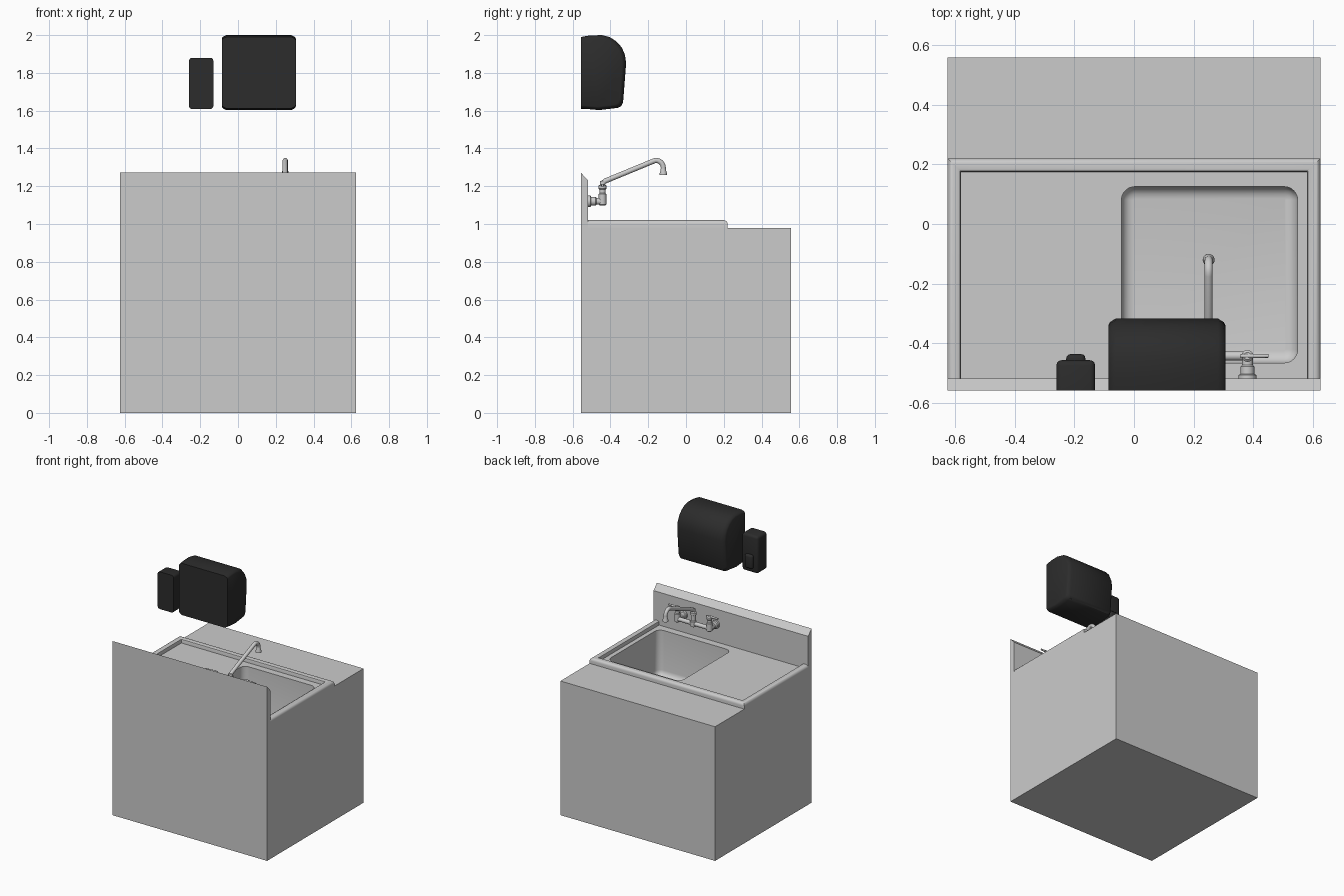
import bpy, bmesh
from math import sin, cos, pi, radians
from mathutils import Vector

if "Cube" in bpy.data.objects:
    bpy.data.objects.remove(bpy.data.objects["Cube"])

dark = bpy.data.materials.new("dark_plastic")
dark.diffuse_color = (0.025, 0.025, 0.025, 1)
dark.use_nodes = True
dark.node_tree.nodes["Principled BSDF"].inputs["Base Color"].default_value = dark.diffuse_color


def finish(name, bm, mat=None, smooth=True, fix=True):
    if fix:
        bmesh.ops.recalc_face_normals(bm, faces=bm.faces)
    me = bpy.data.meshes.new(name)
    bm.to_mesh(me)
    bm.free()
    ob = bpy.data.objects.new(name, me)
    bpy.context.collection.objects.link(ob)
    if mat:
        me.materials.append(mat)
    if smooth:
        bpy.ops.object.select_all(action='DESELECT')
        ob.select_set(True)
        bpy.context.view_layer.objects.active = ob
        bpy.ops.object.shade_smooth_by_angle(angle=radians(35))
    return ob


def loft(name, rings, mat=None, caps=True, smooth=True):
    """Join matching closed rings of points into a skin."""
    bm = bmesh.new()
    vs = [[bm.verts.new(p) for p in r] for r in rings]
    n = len(rings[0])
    for a, b in zip(vs, vs[1:]):
        for i in range(n):
            j = (i + 1) % n
            bm.faces.new((a[i], a[j], b[j], b[i]))
    if caps:
        bm.faces.new(vs[0])
        bm.faces.new(vs[-1])
    return finish(name, bm, mat, smooth)


def lathe(name, base, axis, profile, n=20):
    """Turned part: profile is (distance along axis, radius)."""
    q = Vector(axis).to_track_quat('Z', 'Y')
    return loft(name, [[Vector(base) + q @ Vector((r * cos(2 * pi * i / n), r * sin(2 * pi * i / n), t))
                        for i in range(n)] for t, r in profile])


def rrect(x0, x1, y0, y1, r, n=8):
    pts = []
    for k, (cx, cy) in enumerate([(x1 - r, y1 - r), (x0 + r, y1 - r), (x0 + r, y0 + r), (x1 - r, y0 + r)]):
        for i in range(n + 1):
            a = (k + i / n) * pi / 2
            pts.append((cx + r * cos(a), cy + r * sin(a)))
    return pts


W, D = 0.625, 0.557      # half width and half depth
RIM_Y, BACK_Y = 0.22, -0.518
DECK = 0.99

# Cabinet: open under the sink, with a work ledge at the open side
bm = bmesh.new()
bmesh.ops.create_cube(bm, size=1)
for v in bm.verts:
    v.co = (v.co.x * 2 * W, v.co.y * 2 * D, (v.co.z + 0.5) * 0.98)
bmesh.ops.recalc_face_normals(bm, faces=bm.faces)
bmesh.ops.delete(bm, geom=[f for f in bm.faces if f.normal.z > 0.5], context='FACES_ONLY')
bm.faces.new([bm.verts.new(p) for p in [(-W, RIM_Y - 0.03, 0.98), (W, RIM_Y - 0.03, 0.98), (W, D, 0.98), (-W, D, 0.98)]])
finish("cabinet", bm, smooth=False, fix=False)

# Backsplash with sloping top
prof = [(-D, 0.97), (-D, 1.272), (BACK_Y, 1.23), (BACK_Y, 0.97)]
loft("backsplash", [[(x, y, z) for y, z in prof] for x in (-W, W)], smooth=False)

# Rolled rim around three sides, mitred at the corners: (inset, height)
rim = [(0, 0.97), (0, 1.0)]
rim += [(0.02 - 0.02 * cos(a * pi / 10), 1.0 + 0.02 * sin(a * pi / 10)) for a in range(1, 6)]
rim += [(0.036, 1.02), (0.043, 1.016), (0.045, 1.009), (0.045, 0.97)]
loft("sink_rim", [[(-W + d, BACK_Y, z) for d, z in rim],
                  [(-W + d, RIM_Y - d, z) for d, z in rim],
                  [(W - d, RIM_Y - d, z) for d, z in rim],
                  [(W - d, BACK_Y, z) for d, z in rim]])

# Drainboard deck and bowl in one sheet
bm = bmesh.new()
steps = [(0, DECK), (0, 0.70)] + [(0.04 * (1 - cos(a)), 0.70 - 0.04 * sin(a)) for a in (pi / 8, pi / 4, 3 * pi / 8, pi / 2)]
rings = [[bm.verts.new((x, y, z)) for x, y in rrect(-0.042 + d, 0.548 - d, -0.465 + d, 0.125 - d, 0.045 - d)]
         for d, z in steps]
n = len(rings[0])
for a, b in zip(rings, rings[1:]):
    for i in range(n):
        bm.faces.new((a[i], a[(i + 1) % n], b[(i + 1) % n], b[i]))
bm.faces.new(rings[-1])
outer = [bm.verts.new((x, y, DECK)) for x, y in [(-0.58, BACK_Y), (0.58, BACK_Y), (0.58, 0.175), (-0.58, 0.175)]]
edges = [bm.edges.new((outer[i], outer[(i + 1) % 4])) for i in range(4)]
edges += [bm.edges.get((rings[0][i], rings[0][(i + 1) % n])) for i in range(n)]
bmesh.ops.triangle_fill(bm, edges=edges, use_beauty=True)
bmesh.ops.recalc_face_normals(bm, faces=bm.faces)
if sum(f.normal.z * f.calc_area() for f in bm.faces) < 0:
    bmesh.ops.reverse_faces(bm, faces=bm.faces)
finish("sink_bowl_and_drainboard", bm, fix=False)

# Wall taps, mirrored about the spout
FX, FY, FZ = 0.25, -0.442, 1.12
for side, s in (("left", -1), ("right", 1)):
    x = FX + s * 0.13
    lathe(side + "_wall_flange", (x, BACK_Y, FZ), (0, 1, 0),
          [(0, 0.03), (0.012, 0.03), (0.016, 0.023), (0.04, 0.023), (0.045, 0.018), (0.076, 0.018)])
    lathe(side + "_valve", (x, FY, FZ - 0.022), (0, 0, 1),
          [(0, 0.014), (0.005, 0.02), (0.06, 0.02), (0.065, 0.016), (0.085, 0.016), (0.09, 0.02), (0.105, 0.02), (0.112, 0.012)])
    lathe(side + "_lever", (x - s * 0.025, FY, 1.205), (s, 0, 0), [(0, 0.005), (0.02, 0.008), (0.095, 0.006)], 12)
lathe("mixer_crossbar", (FX - 0.13, FY, FZ), (1, 0, 0), [(0, 0.015), (0.26, 0.015)])
lathe("spout_riser", (FX, FY, FZ - 0.022), (0, 0, 1),
      [(0, 0.015), (0.005, 0.021), (0.04, 0.021), (0.045, 0.017), (0.085, 0.017), (0.088, 0.021), (0.105, 0.021), (0.11, 0.014), (0.13, 0.013)])

# Swan spout: straight rising arm, then a bend down to the nozzle
path = [(FY, 1.205), (FY + 0.003, 1.219), (FY + 0.015, 1.228), (-0.172, 1.333)]
path += [(-0.16 + 0.04 * cos(radians(a)), 1.297 + 0.04 * sin(radians(a))) for a in range(90, -1, -15)]
path += [(-0.12, 1.285)]
pts = [Vector((FX, y, z)) for y, z in path]
rings = []
for i, p in enumerate(pts):
    t = (pts[min(i + 1, len(pts) - 1)] - pts[max(i - 1, 0)]).normalized()
    u = t.cross(Vector((1, 0, 0)))
    rings.append([p + 0.0135 * (Vector((cos(a), 0, 0)) + u * sin(a)) for a in [2 * pi * k / 16 for k in range(16)]])
loft("spout_arm", rings)
lathe("spout_nozzle", (FX, -0.12, 1.295), (0, 0, -1), [(0, 0.0135), (0.012, 0.015), (0.025, 0.019), (0.036, 0.02)])

# Paper towel dispenser: side profile (y, z) drawn in slightly at both ends
front = [(-D, 1.612), (-D, 1.99), (-0.51, 1.998), (-0.445, 2.0), (-0.405, 1.99), (-0.37, 1.968), (-0.34, 1.935),
         (-0.323, 1.895), (-0.317, 1.85), (-0.333, 1.645), (-0.342, 1.625), (-0.36, 1.615), (-0.46, 1.603)]


def section(x, k):
    cy, cz = -D, 1.805
    return [(x, cy + (y - cy) * (1 - k), cz + (z - cz) * (1 - k)) for y, z in front]


loft("towel_dispenser", [section(-0.086, 0.09), section(-0.081, 0.05), section(-0.062, 0),
                         section(0.282, 0), section(0.301, 0.05), section(0.306, 0.09)], dark)


# Soap dispenser body and push button
def rounded_box(name, lo, hi, r):
    bm = bmesh.new()
    bmesh.ops.create_cube(bm, size=1)
    for v in bm.verts:
        v.co = [lo[i] + (v.co[i] + 0.5) * (hi[i] - lo[i]) for i in range(3)]
    edges = [e for e in bm.edges if max(v.co.y for v in e.verts) > lo[1] + 0.001]
    bmesh.ops.bevel(bm, geom=edges, offset=r, segments=3, profile=0.5, affect='EDGES')
    finish(name, bm, dark)


rounded_box("soap_dispenser", (-0.26, -D, 1.608), (-0.13, -0.456, 1.88), 0.018)
rounded_box("soap_push_button", (-0.227, -0.48, 1.64), (-0.163, -0.436, 1.74), 0.014)
